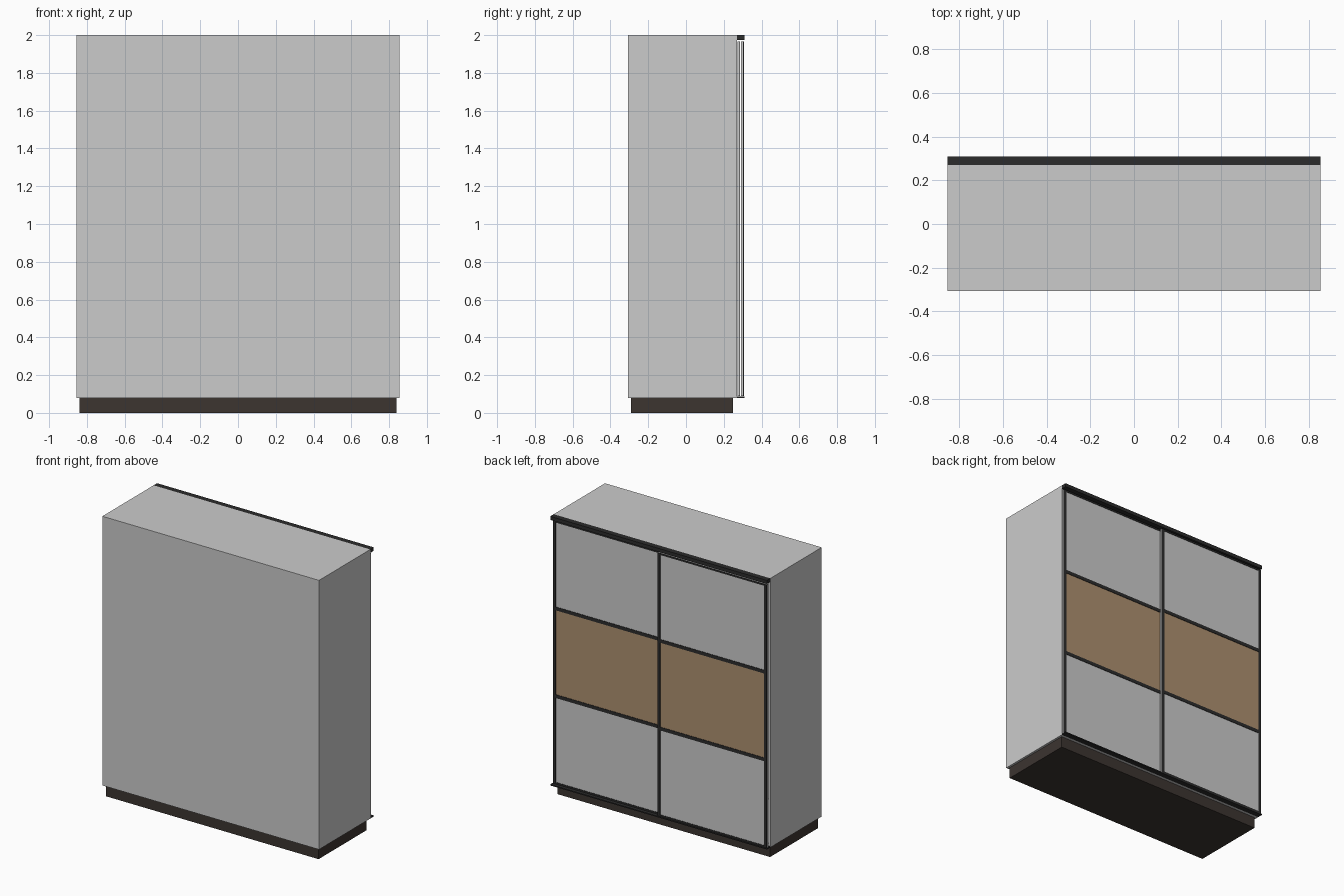
import bpy

if "Cube" in bpy.data.objects:
    bpy.data.objects.remove(bpy.data.objects["Cube"])


def material(name, rgb):
    m = bpy.data.materials.new(name)
    m.diffuse_color = (*rgb, 1)
    m.use_nodes = True
    m.node_tree.nodes["Principled BSDF"].inputs["Base Color"].default_value = m.diffuse_color
    return m


DARK = material("dark_metal", (0.025, 0.025, 0.025))
BASE = material("plinth_brown", (0.045, 0.035, 0.03))
WOOD = material("wood", (0.42, 0.28, 0.16))


def box(name, x, y, z, mat=None):
    """Box from (min, max) ranges on each axis."""
    mid = [(r[0] + r[1]) / 2 for r in (x, y, z)]
    bpy.ops.mesh.primitive_cube_add(size=1, location=mid)
    ob = bpy.context.object
    ob.name = name
    ob.scale = [r[1] - r[0] for r in (x, y, z)]
    bpy.ops.object.transform_apply(location=False, rotation=False, scale=True)
    if mat:
        ob.data.materials.append(mat)
    return ob


W, Y0, Y1, T = 0.855, -0.308, 0.27, 0.016
IN = W - T

# Plinth
box("plinth", (-IN, IN), (-0.29, 0.25), (0, 0.08), BASE)

# Carcass: sides, top, bottom, back panel
for side, s in (("left", -1), ("right", 1)):
    box(side + "_side", tuple(sorted((s * IN, s * W))), (Y0, Y1), (0.08, 2))
box("top_panel", (-IN, IN), (Y0, Y1), (2 - T, 2))
box("bottom_panel", (-IN, IN), (Y0, Y1), (0.08, 0.08 + T))
box("back_panel", (-IN, IN), (Y0, Y0 + 0.006), (0.08 + T, 2 - T))

# Sliding tracks
box("top_track", (-W, W), (Y1, 0.309), (1.975, 2), DARK)
box("bottom_track", (-W, W), (Y1, 0.309), (0.08, 0.088), DARK)


def door(name, x0, x1, y):
    """Three stacked panels behind a dark face frame."""
    z0, z1, stile, bar = 0.089, 1.966, 0.022, 0.024
    front = (y + 0.011, y + 0.015)
    step = (z1 - z0) / 3
    for i, mat in enumerate((None, WOOD, None)):
        box(f"{name}_panel_{i}", (x0, x1), (y, y + 0.012),
            (z0 + i * step, z0 + (i + 1) * step), mat)
        # Stiles on the door edges follow the full height
    for n, a in (("left", x0), ("right", x1 - stile)):
        box(f"{name}_{n}_stile", (a, a + stile), front, (z0, z1), DARK)
        # Light edge strip hides the wood core
        e = x0 - 0.001 if n == "left" else x1 - 0.001
        box(f"{name}_{n}_edge", (e, e + 0.002), (y, y + 0.012), (z0, z1))
    for i in range(4):
        c = z0 + i * step
        lo, hi = max(z0, c - bar / 2), min(z1, c + bar / 2)
        box(f"{name}_bar_{i}", (x0 + stile, x1 - stile), front, (lo, hi), DARK)


# Front door runs on the outer track, the other slides behind it
door("outer_door", -0.85, 0.012, 0.291)
door("inner_door", -0.012, 0.85, 0.272)
